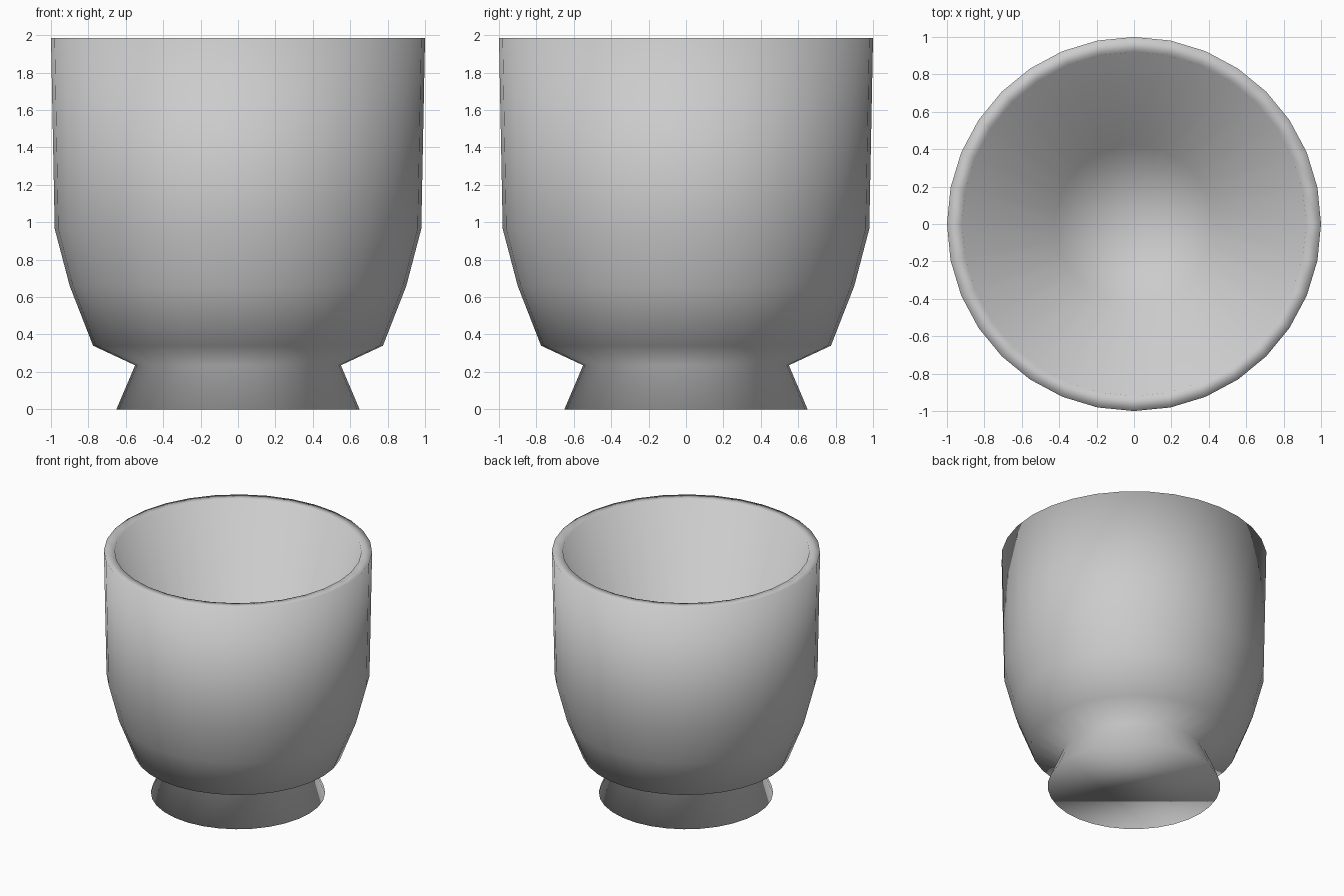
import bpy, bmesh, math

if "Cube" in bpy.data.objects:
    bpy.data.objects.remove(bpy.data.objects["Cube"])

SEGMENTS = 32

# Outer profile (foot, neck, bowl, rim), then the tapering inner wall to the floor
outer = [(0.65, 0.0), (0.55, 0.235), (0.775, 0.34), (0.90, 0.66),
         (0.98, 0.965), (1.0, 1.985)]
inner = [(0.92, 1.985), (0.42, 0.36)]
FLOOR_Z = 0.34

bm = bmesh.new()


def ring(r, z):
    step = 2 * math.pi / SEGMENTS
    return [bm.verts.new((r * math.cos(i * step), r * math.sin(i * step), z))
            for i in range(SEGMENTS)]


# Lathe the cup walls
rings = [ring(r, z) for r, z in outer + inner]
for a, b in zip(rings, rings[1:]):
    for i in range(SEGMENTS):
        j = (i + 1) % SEGMENTS
        bm.faces.new((a[i], a[j], b[j], b[i]))

# Base disc under the foot
bm.faces.new(rings[0][::-1])

# Floor inside the cup
centre = bm.verts.new((0, 0, FLOOR_Z))
for i in range(SEGMENTS):
    bm.faces.new((rings[-1][i], rings[-1][(i + 1) % SEGMENTS], centre))

bmesh.ops.recalc_face_normals(bm, faces=bm.faces[:])
for f in bm.faces:
    f.smooth = True

mesh = bpy.data.meshes.new("footed_cup")
bm.to_mesh(mesh)
bm.free()
cup = bpy.data.objects.new("footed_cup", mesh)
bpy.context.collection.objects.link(cup)
